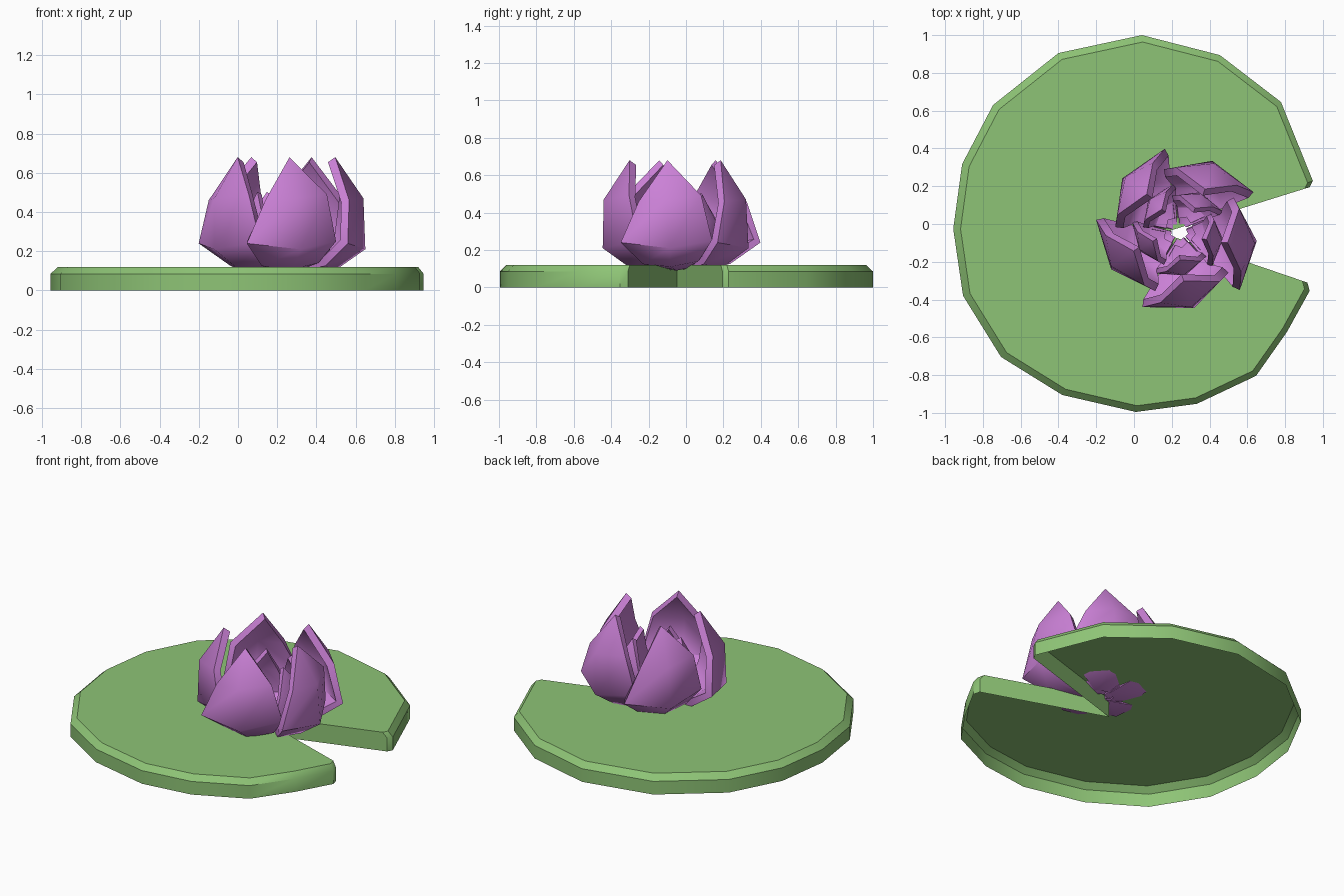
import bpy, bmesh
from math import radians, cos, sin

if "Cube" in bpy.data.objects:
    bpy.data.objects.remove(bpy.data.objects["Cube"])


def material(name, color):
    m = bpy.data.materials.new(name)
    m.diffuse_color = (*color, 1)
    m.use_nodes = True
    m.node_tree.nodes["Principled BSDF"].inputs["Base Color"].default_value = m.diffuse_color
    return m


def make_object(name, verts, faces, mat):
    me = bpy.data.meshes.new(name)
    me.from_pydata(verts, [], faces)
    me.materials.append(mat)
    ob = bpy.data.objects.new(name, me)
    bpy.context.collection.objects.link(ob)
    return ob


def smooth(ob, angle):
    bpy.ops.object.select_all(action='DESELECT')
    ob.select_set(True)
    bpy.context.view_layer.objects.active = ob
    bpy.ops.object.shade_smooth_by_angle(angle=radians(angle))


green = material("leaf_green", (0.27, 0.55, 0.18))
purple = material("petal_purple", (0.60, 0.22, 0.68))

# Lily pad: notched outline, vertical wall, chamfered rim, open underside
notch = (0.15, -0.048)
rim = [(0.93, 0.195), (0.947, 0.228), (0.778, 0.646), (0.455, 0.894),
       (0.042, 1.0), (-0.40, 0.905), (-0.746, 0.63), (-0.91, 0.317),
       (-0.957, -0.026), (-0.905, -0.38), (-0.704, -0.704), (-0.38, -0.905),
       (0.01, -0.995), (0.333, -0.952), (0.646, -0.804), (0.81, -0.571),
       (0.93, -0.354), (0.918, -0.31)]


def inset(p, k=0.965):
    return (notch[0] + (p[0] - notch[0]) * k, notch[1] + (p[1] - notch[1]) * k)


rings = [([notch] + rim, 0.0), ([notch] + rim, 0.085),
         ([notch] + [inset(p) for p in rim], 0.12)]
n = len(rim) + 1
verts = [(x, y, z) for pts, z in rings for x, y in pts]
faces = [(r * n + i, r * n + (i + 1) % n, (r + 1) * n + (i + 1) % n, (r + 1) * n + i)
         for r in range(2) for i in range(n)]
faces.append(tuple(range(2 * n, 3 * n)))
pad = make_object("lily_pad", verts, faces, green)
smooth(pad, 40)

# Petal rows from base to tip: (angle in degrees, radius, height)
petal_rows = [
    [(-25, 0.08, 0.10), (6, 0.09, 0.09), (40, 0.08, 0.10)],
    [(-30, 0.28, 0.125), (4, 0.27, 0.11), (38, 0.25, 0.14)],
    [(-31, 0.445, 0.24), (6, 0.413, 0.21), (45, 0.34, 0.25)],
    [(-20, 0.39, 0.46), (4, 0.405, 0.47), (34, 0.34, 0.49)],
]
petal_tip = (0, 0.263, 0.68)
flower = (0.24, -0.04)


def petal(name, turn, sxy=1.0, sz=1.0, thick=0.045):
    def place(p):
        a = radians(p[0] + turn)
        return (flower[0] + sxy * p[1] * cos(a), flower[1] + sxy * p[1] * sin(a),
                0.09 + (p[2] - 0.09) * sz)
    vs = [place(p) for row in petal_rows for p in row] + [place(petal_tip)]
    fs = [(r * 3 + c, r * 3 + c + 1, r * 3 + c + 4, r * 3 + c + 3)
          for r in range(3) for c in range(2)]
    fs += [(9, 10, 12), (10, 11, 12)]
    ob = make_object(name, vs, fs, purple)
    mod = ob.modifiers.new("thickness", 'SOLIDIFY')
    mod.thickness = thick
    mod.offset = -1
    bpy.ops.object.select_all(action='DESELECT')
    ob.select_set(True)
    bpy.context.view_layer.objects.active = ob
    bpy.ops.object.modifier_apply(modifier="thickness")
    smooth(ob, 50)


# Outer and inner whorls of five overlapping petals
for i in range(5):
    petal(f"outer_petal_{i + 1}", -13 + 72 * i)
    petal(f"inner_petal_{i + 1}", -16 + 72 * i, 0.57, 0.7, 0.03)
